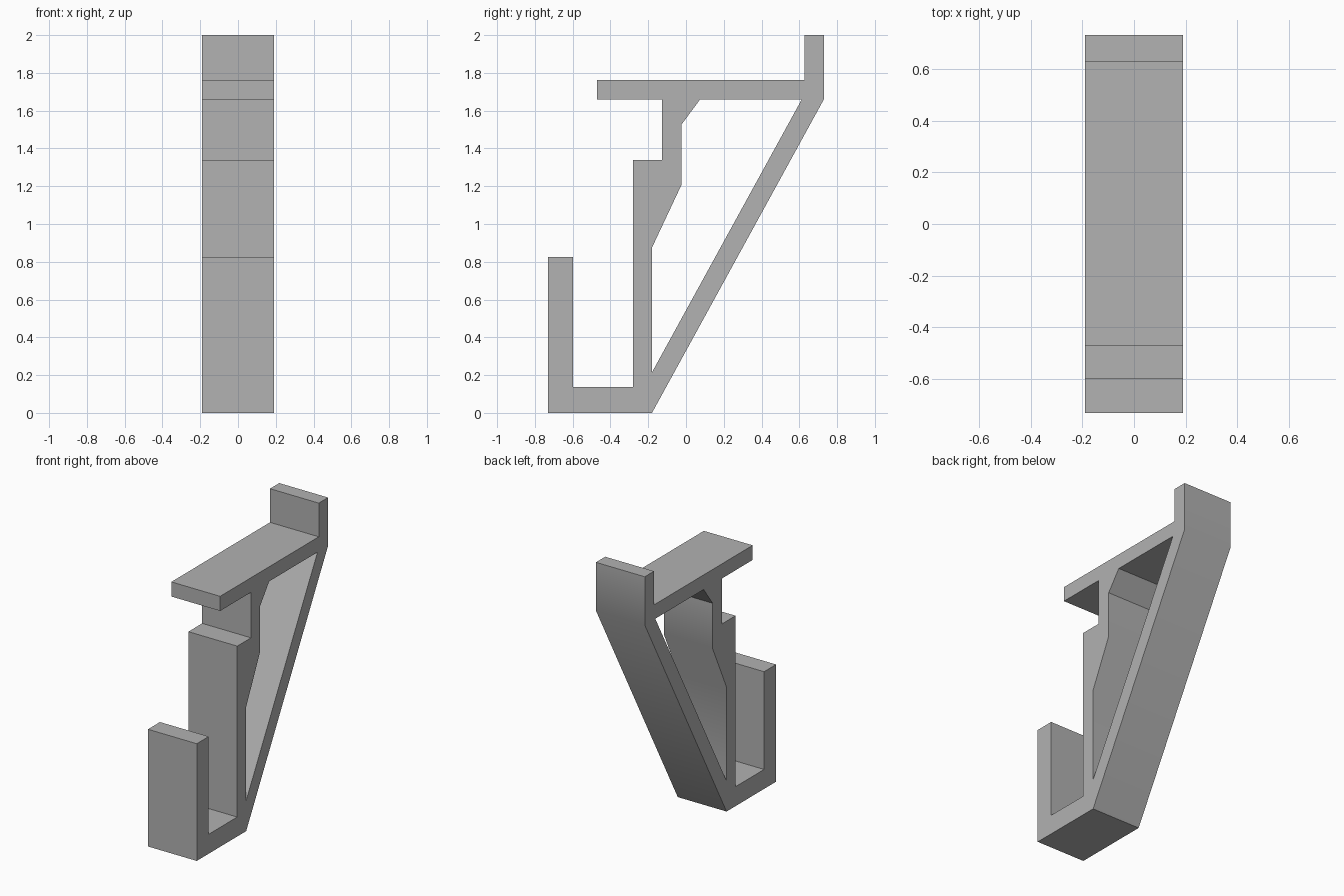
import bpy, bmesh, math
from mathutils import Vector

cube = bpy.data.objects.get("Cube")
if cube:
    bpy.data.objects.remove(cube, do_unlink=True)

HALF_WIDTH = 0.19

# Side profile (y, z): hook, upright, shelf, back lip and diagonal brace
OUTLINE = [(-0.73, 0), (-0.18, 0), (0.73, 1.66), (0.73, 2), (0.627, 2),
           (0.627, 1.763), (-0.47, 1.763), (-0.47, 1.66), (-0.127, 1.66),
           (-0.127, 1.34), (-0.28, 1.34), (-0.28, 0.137), (-0.597, 0.137),
           (-0.597, 0.825), (-0.73, 0.825)]
# Opening between the upright and the brace, with its gusset corners
OPENING = [(-0.18, 0.215), (0.613, 1.66), (0.075, 1.66),
           (-0.025, 1.525), (-0.025, 1.205), (-0.18, 0.875)]


def add_loop(bm, points):
    verts = [bm.verts.new((-HALF_WIDTH, y, z)) for y, z in points]
    return [bm.edges.new((v, verts[(i + 1) % len(verts)])) for i, v in enumerate(verts)]


# Fill the profile around the opening, then extrude it across the width
bm = bmesh.new()
edges = add_loop(bm, OUTLINE) + add_loop(bm, OPENING)
bmesh.ops.triangle_fill(bm, edges=edges, use_beauty=True, normal=Vector((-1, 0, 0)))
result = bmesh.ops.extrude_face_region(bm, geom=bm.faces[:], use_keep_orig=True)
moved = [g for g in result["geom"] if isinstance(g, bmesh.types.BMVert)]
bmesh.ops.translate(bm, verts=moved, vec=(2 * HALF_WIDTH, 0, 0))
bmesh.ops.recalc_face_normals(bm, faces=bm.faces[:])
mesh = bpy.data.meshes.new("hook_bracket")
bm.to_mesh(mesh)
bm.free()

bracket = bpy.data.objects.new("hook_bracket", mesh)
bpy.context.collection.objects.link(bracket)

# Plain grey finish
grey = bpy.data.materials.new("plain_grey")
grey.use_nodes = True
colour = (0.445, 0.445, 0.445, 1)
grey.diffuse_color = colour
grey.node_tree.nodes["Principled BSDF"].inputs["Base Color"].default_value = colour
mesh.materials.append(grey)

# Soft shading over the shallow bends, crisp at the corners
bpy.ops.object.select_all(action="DESELECT")
bracket.select_set(True)
bpy.context.view_layer.objects.active = bracket
bpy.ops.object.shade_smooth_by_angle(angle=math.radians(30))
